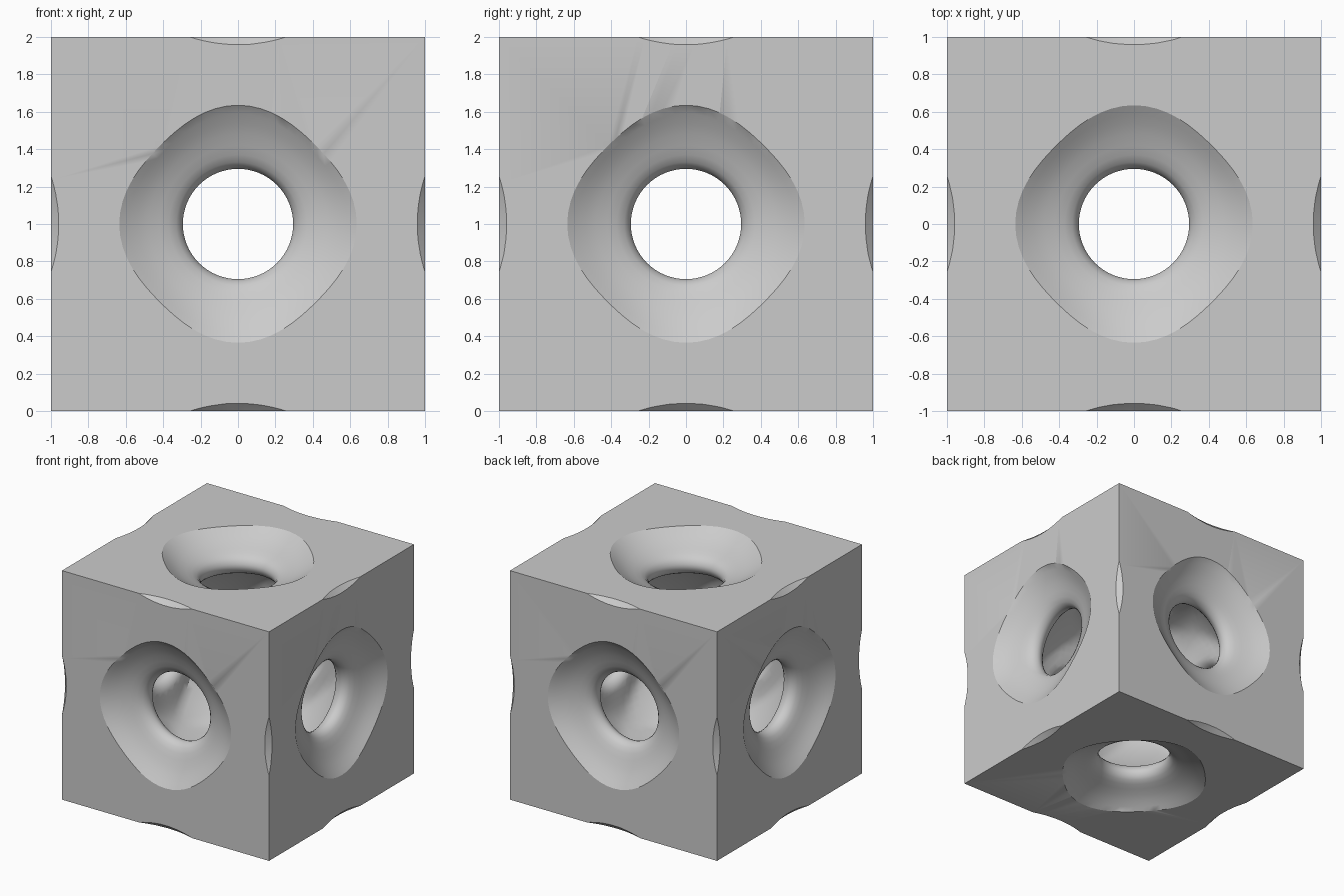
import bpy
import bmesh
import math
from mathutils import Matrix, Vector

old = bpy.data.objects.get("Cube")
if old:
    bpy.data.objects.remove(old, do_unlink=True)

CENTRE = Vector((0, 0, 1))
NECK_R, NECK_Z, MOUTH_R = 0.295, 0.78, 0.635

# single grey material
grey = bpy.data.materials.new("plain grey")
grey.use_nodes = True
grey.diffuse_color = (0.6, 0.6, 0.6, 1)
grey.node_tree.nodes["Principled BSDF"].inputs["Base Color"].default_value = (0.6, 0.6, 0.6, 1)


def make_object(name, bm):
    bmesh.ops.recalc_face_normals(bm, faces=bm.faces)
    mesh = bpy.data.meshes.new(name)
    bm.to_mesh(mesh)
    bm.free()
    mesh.materials.append(grey)
    obj = bpy.data.objects.new(name, mesh)
    obj.location = CENTRE
    bpy.context.collection.objects.link(obj)
    return obj


def add_horn(bm, rotation, sides=64):
    """Waisted tunnel mouth along +z, rounded-diamond at its wide end."""
    outer = [(0.295, 0.78), (0.299, 0.80), (0.309, 0.823), (0.33, 0.846), (0.37, 0.868),
             (0.42, 0.888), (0.48, 0.912), (0.54, 0.942), (0.59, 0.972),
             (0.635, 1.0), (0.68, 1.03)]
    inner = [(r, 2 * NECK_Z - z) for r, z in outer[1:7]]
    rings = []
    for r, z in inner[::-1] + outer:
        t = (r - NECK_R) / (MOUTH_R - NECK_R)
        ring = []
        for i in range(sides):
            a = math.tau * i / sides
            rr = r * (1 - 0.07 * t * math.sin(2 * a) ** 2)
            ring.append(bm.verts.new(rotation @ Vector((rr * math.cos(a), rr * math.sin(a), z))))
        rings.append(ring)
    for low, high in zip(rings, rings[1:]):
        for i in range(sides):
            j = (i + 1) % sides
            bm.faces.new((low[i], low[j], high[j], high[i]))
    bm.faces.new(rings[0])
    bm.faces.new(rings[-1])


def chamber_radius(d):
    s = min(1, 2 * (1 - sum(c ** 4 for c in d)))
    return 0.77 + 0.085 * s ** 4 - 0.03 * 27 * (d.x * d.y * d.z) ** 2


# solid block
bm = bmesh.new()
bmesh.ops.create_cube(bm, size=2)
block = make_object("pierced_block", bm)
cutters = []

# round inner chamber
bm = bmesh.new()
bmesh.ops.create_icosphere(bm, subdivisions=5, radius=1)
for v in bm.verts:
    d = v.co.normalized()
    v.co = d * chamber_radius(d)
cutters.append(make_object("chamber_cutter", bm))

# six flared tunnel mouths
bm = bmesh.new()
for axis in "XY":
    for quarter in range(4):
        if axis == "X" or quarter % 2:
            add_horn(bm, Matrix.Rotation(quarter * math.pi / 2, 3, axis))
cutters.append(make_object("mouth_cutter", bm))

# shallow scoops at the middle of the twelve edges
SCOOP_AT, SCOOP_R = 1.784, 1.139
for axis in range(3):
    for k in range(4):
        a = Vector((0, 0, 0))
        a[(axis + 1) % 3] = SCOOP_AT * (1 if k & 1 else -1)
        a[(axis + 2) % 3] = SCOOP_AT * (1 if k & 2 else -1)
        bm = bmesh.new()
        bmesh.ops.create_icosphere(bm, subdivisions=5, radius=SCOOP_R, matrix=Matrix.Translation(a))
        cutters.append(make_object("scoop_cutter", bm))

# carve the block
bpy.ops.object.select_all(action="DESELECT")
bpy.context.view_layer.objects.active = block
block.select_set(True)
for cutter in cutters:
    cutter.hide_render = True
    mod = block.modifiers.new("carve", "BOOLEAN")
    mod.operation = "DIFFERENCE"
    mod.solver = "EXACT"
    mod.object = cutter
    bpy.ops.object.modifier_apply(modifier=mod.name)
for cutter in cutters:
    bpy.data.objects.remove(cutter, do_unlink=True)

bpy.ops.object.shade_smooth_by_angle(angle=math.radians(32))
